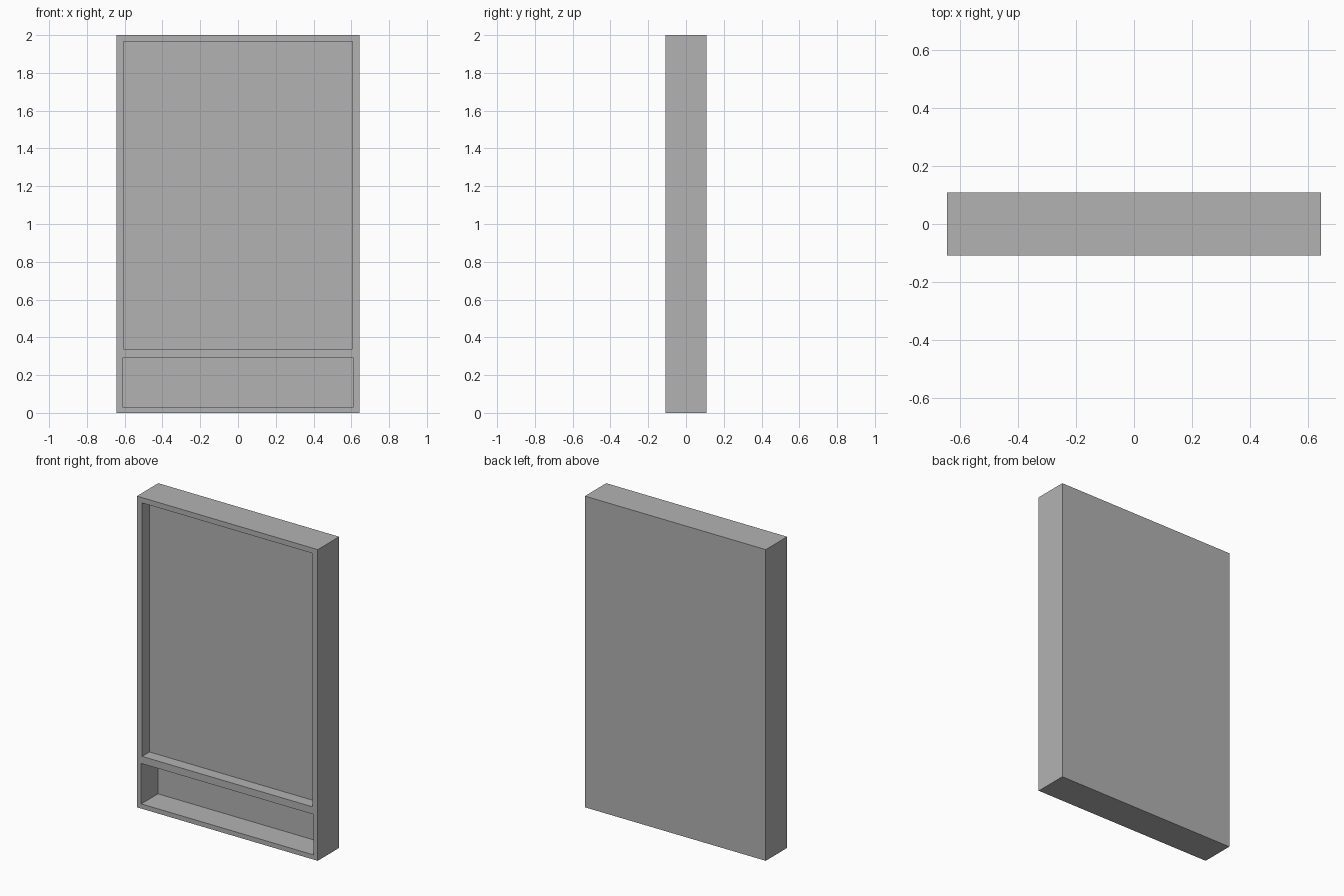
import bpy
import bmesh
from mathutils import Matrix, Vector

default_cube = bpy.data.objects.get("Cube")
if default_cube:
    bpy.data.objects.remove(default_cube, do_unlink=True)

WIDTH, DEPTH, HEIGHT = 1.286, 0.217, 2.0
FRONT = -DEPTH / 2
RAIL_SPLIT = 0.313

# Single plain colour
grey = bpy.data.materials.new("plain_grey")
grey.use_nodes = True
colour = (0.448, 0.448, 0.448, 1.0)
grey.diffuse_color = colour
grey.node_tree.nodes["Principled BSDF"].inputs["Base Color"].default_value = colour


def recess(bm, face, half_width, bottom, top, depth):
    """Inset a front face to a rectangle, then sink it into the body."""
    for y in (FRONT, FRONT + depth):
        bmesh.ops.inset_individual(bm, faces=[face], thickness=0.01)
        middle = face.calc_center_median().z
        for v in face.verts:
            v.co = Vector((half_width if v.co.x > 0 else -half_width, y,
                           top if v.co.z > middle else bottom))


# Solid body, divided along the cross rail
bm = bmesh.new()
bmesh.ops.create_cube(bm, size=1.0, matrix=Matrix.Translation((0, 0, HEIGHT / 2))
                      @ Matrix.Diagonal((WIDTH, DEPTH, HEIGHT, 1)))
bmesh.ops.bisect_plane(bm, geom=bm.verts[:] + bm.edges[:] + bm.faces[:],
                       plane_co=(0, 0, RAIL_SPLIT), plane_no=(0, 0, 1))
bm.normal_update()
front_faces = sorted((f for f in bm.faces if f.normal.y < -0.9),
                     key=lambda f: f.calc_center_median().z)
lower, upper = front_faces

# Deep tray below, shallow panel above
recess(bm, lower, 0.612, 0.03, 0.29, 0.17)
recess(bm, upper, 0.606, 0.337, 1.966, 0.075)
bmesh.ops.recalc_face_normals(bm, faces=bm.faces[:])

mesh = bpy.data.meshes.new("recessed_cabinet")
bm.to_mesh(mesh)
bm.free()
mesh.materials.append(grey)
cabinet = bpy.data.objects.new("recessed_cabinet", mesh)
bpy.context.collection.objects.link(cabinet)
